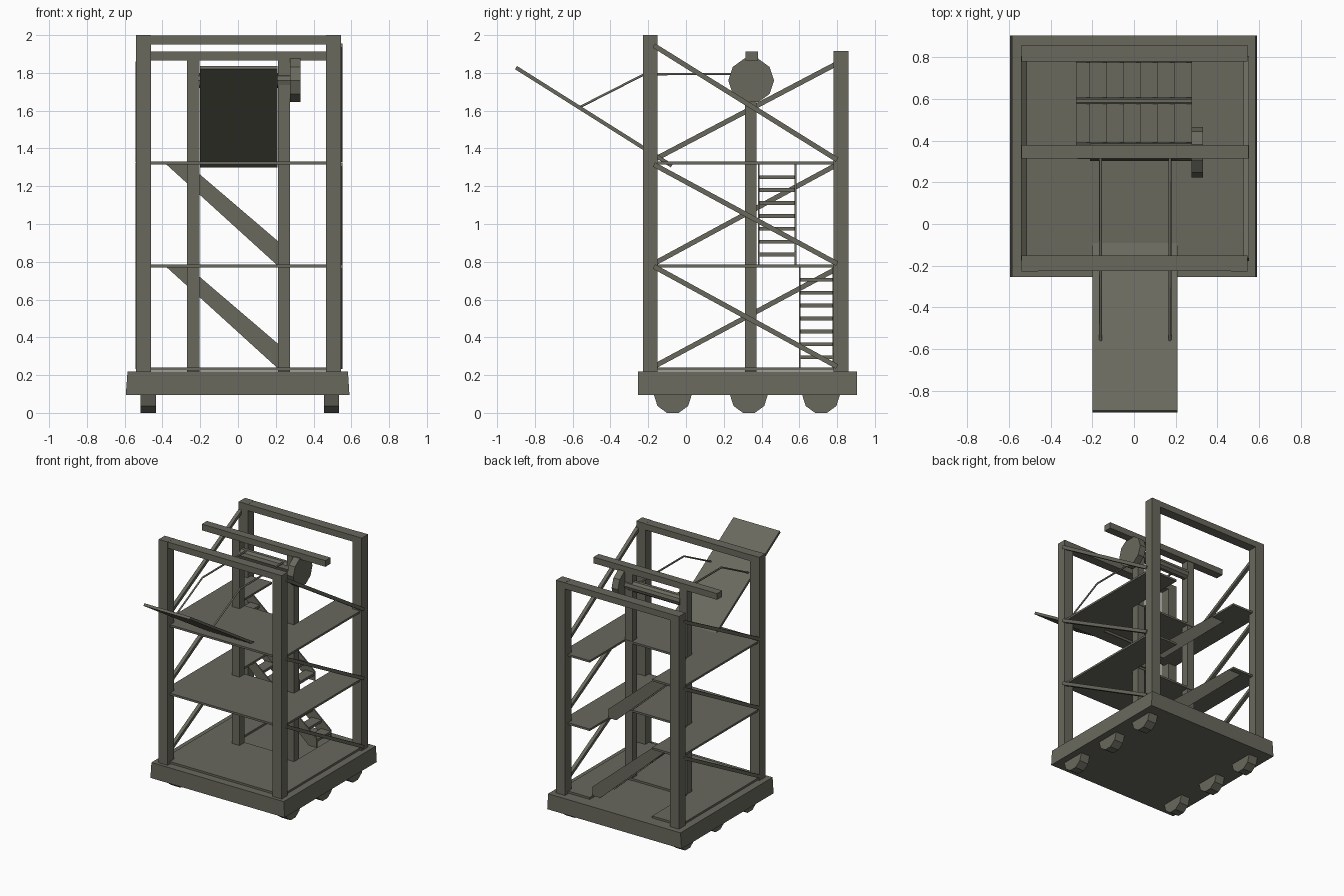
import bpy, math
from mathutils import Vector

if "Cube" in bpy.data.objects:
    bpy.data.objects.remove(bpy.data.objects["Cube"])

mat = bpy.data.materials.new("weathered_wood")
mat.diffuse_color = (0.142, 0.140, 0.110, 1)
mat.use_nodes = True
mat.node_tree.nodes["Principled BSDF"].inputs["Base Color"].default_value = mat.diffuse_color


def mesh(name, verts, faces):
    me = bpy.data.meshes.new(name)
    me.from_pydata(verts, [], faces)
    me.materials.append(mat)
    ob = bpy.data.objects.new(name, me)
    bpy.context.collection.objects.link(ob)
    return ob


def prism(name, pts, axis, a, b):
    """Extrude a 2D outline along axis 0 (pts = y,z), 1 (pts = x,z) or 2 (pts = x,y)."""
    def put(p, t):
        v = list(p)
        v.insert(axis, t)
        return v
    area = sum(p[0] * q[1] - q[0] * p[1] for p, q in zip(pts, pts[1:] + pts[:1]))
    if (area < 0) != (axis == 1):
        pts = pts[::-1]
    n = len(pts)
    verts = [put(p, a) for p in pts] + [put(p, b) for p in pts]
    faces = [list(range(n))[::-1], list(range(n, 2 * n))]
    faces += [[i, (i + 1) % n, n + (i + 1) % n, n + i] for i in range(n)]
    return mesh(name, verts, faces)


def box(name, x0, x1, y0, y1, z0, z1):
    return prism(name, [(x0, y0), (x1, y0), (x1, y1), (x0, y1)], 2, z0, z1)


def disc(name, y, z, r, x0, x1, n=10):
    pts = [(y + r * math.cos(2 * math.pi * i / n), z + r * math.sin(2 * math.pi * i / n)) for i in range(n)]
    return prism(name, pts, 0, x0, x1)


def bar(name, p, q, t, x0, x1):
    """Slanted plank in the y-z plane with thickness t."""
    p, q = Vector(p), Vector(q)
    d = (q - p).normalized()
    o = Vector((-d.y, d.x)) * t / 2
    return prism(name, [tuple(v) for v in (p - o, q - o, q + o, p + o)], 0, x0, x1)


# Base with slightly sloped sides, and six wheels
prism("base", [(-0.594, 0.095), (0.59, 0.095), (0.582, 0.22), (-0.585, 0.22)], 1, -0.255, 0.905)
for y in (-0.07, 0.333, 0.715):
    disc("wheel_left", y, 0.095, 0.1, -0.515, -0.435)
    disc("wheel_right", y, 0.095, 0.1, 0.455, 0.535)

# Corner posts, middle posts and top beams
for x0, x1 in ((-0.54, -0.46), (0.465, 0.545)):
    box("front_post", x0, x1, -0.228, -0.152, 0.215, 2.0)
    box("back_post", x0, x1, 0.78, 0.86, 0.215, 1.915)
for x0, x1 in ((-0.27, -0.205), (0.212, 0.275)):
    box("middle_post", x0, x1, 0.312, 0.374, 0.215, 1.87)
box("front_beam", -0.47, 0.475, -0.226, -0.151, 1.95, 1.999)
box("back_beam", -0.47, 0.475, 0.781, 0.859, 1.865, 1.914)
box("middle_beam", -0.54, 0.55, 0.315, 0.38, 1.865, 1.914)

# U-shaped floors around the stairwell
floor = [(-0.53, -0.2), (0.53, -0.2), (0.53, 0.82), (0.275, 0.82), (0.275, 0.378),
         (-0.275, 0.378), (-0.275, 0.82), (-0.53, 0.82)]
for z in (0.24, 0.785, 1.33):
    prism("floor", floor, 2, z - 0.016, z)

# Side braces: opposite diagonals on the two sides
for lo, front_hi, back_hi in ((0.245, 0.775, 0.765), (0.79, 1.315, 1.315), (1.34, 1.945, 1.85)):
    bar("brace_right", (-0.17, front_hi), (0.8, lo), 0.026, 0.525, 0.553)
    bar("brace_left", (-0.17, lo), (0.8, back_hi), 0.026, -0.542, -0.514)

# Two flights of stairs
for dz, y0, y1 in ((-0.543, 0.597, 0.785), (0, 0.38, 0.585)):
    side = [(-0.39, 1.325), (-0.275, 1.325), (0.275, 0.855), (0.275, 0.784), (0.205, 0.784)]
    side = [(x, z + dz) for x, z in side]
    prism("stair_stringer", side, 1, y0, y0 + 0.01)
    prism("stair_stringer", side, 1, y1 - 0.01, y1)
    for k in range(7):
        x, z = 0.232 - 0.081 * k, 0.838 + 0.0683 * k + dz
        box("stair_tread", x - 0.043, x + 0.043, y0 + 0.005, y1 - 0.005, z - 0.01, z + 0.01)

# Drawbridge, winch and ropes
bar("drawbridge", (-0.9, 1.828), (-0.075, 1.308), 0.02, -0.2, 0.208)
disc("winch_drum", 0.345, 1.76, 0.042, -0.21, 0.28)
disc("winch_wheel", 0.345, 1.76, 0.121, 0.275, 0.33)
for x in (-0.16, 0.172):
    cu = bpy.data.curves.new("rope", "CURVE")
    cu.dimensions = "3D"
    cu.bevel_depth = 0.007
    cu.bevel_resolution = 1
    cu.use_fill_caps = True
    sp = cu.splines.new("POLY")
    sp.points.add(2)
    for pt, (y, z) in zip(sp.points, ((-0.56, 1.62), (-0.22, 1.793), (0.345, 1.795))):
        pt.co = (x, y, z, 1)
    cu.materials.append(mat)
    bpy.context.collection.objects.link(bpy.data.objects.new("rope", cu))
